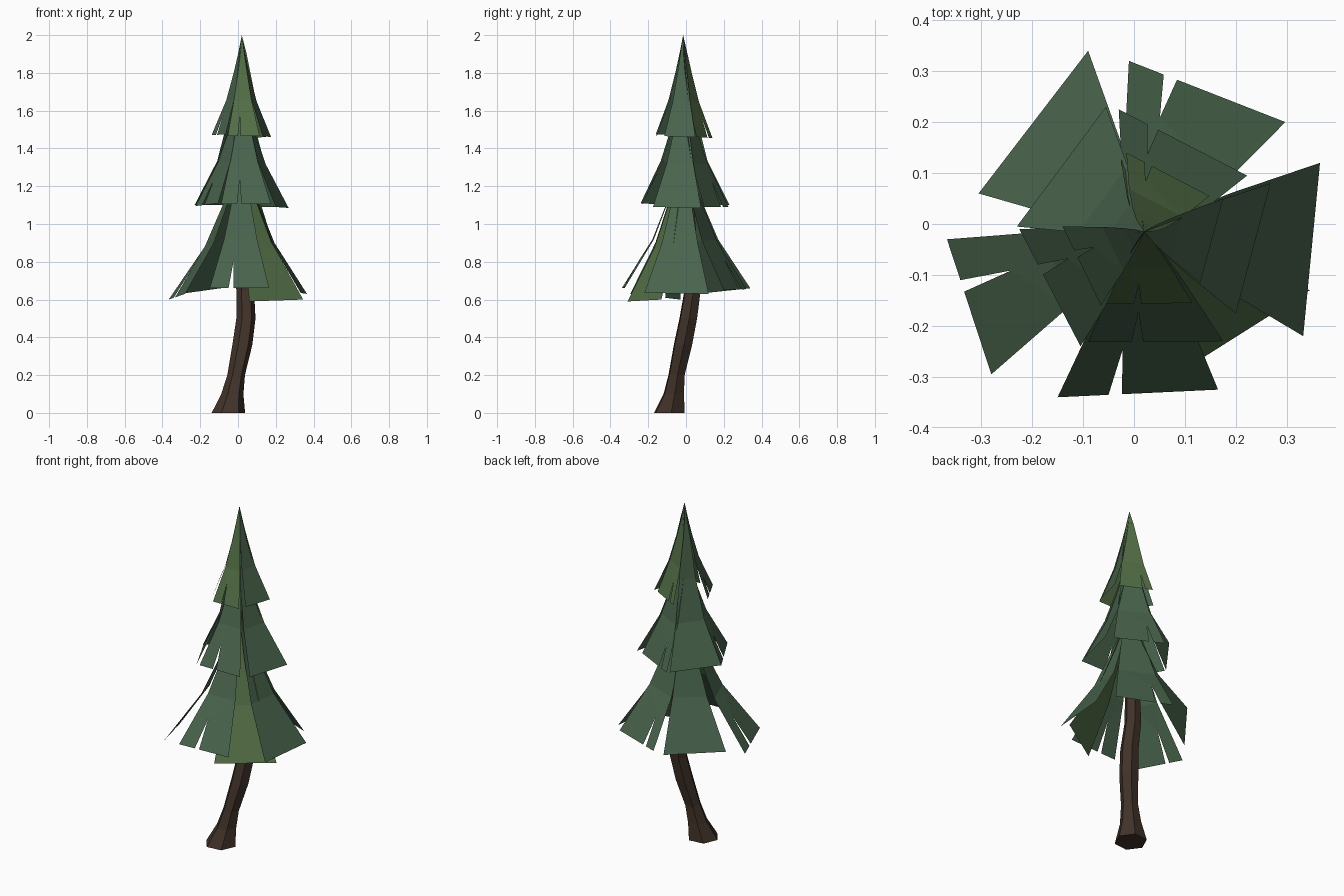
import bpy, math
from mathutils import Vector

if "Cube" in bpy.data.objects:
    bpy.data.objects.remove(bpy.data.objects["Cube"])


def material(name, rgb):
    m = bpy.data.materials.new(name)
    m.diffuse_color = (*rgb, 1)
    m.use_nodes = True
    m.node_tree.nodes["Principled BSDF"].inputs["Base Color"].default_value = m.diffuse_color
    return m


BARK = material("bark", (0.052, 0.032, 0.022))
NEEDLE = material("needle_green", (0.067, 0.128, 0.073))
LIGHT = material("light_green", (0.085, 0.155, 0.060))


def make(name, verts, faces, mat):
    me = bpy.data.meshes.new(name)
    me.from_pydata([tuple(v) for v in verts], [], faces)
    me.materials.append(mat)
    ob = bpy.data.objects.new(name, me)
    bpy.context.collection.objects.link(ob)
    return ob


# Trunk: crooked six-sided tube, flared at the foot (x, y, z, radius)
RINGS = [(-.051, -.088, 0, .089), (-.03, -.065, .1, .059), (-.01, -.05, .2, .047),
         (.023, -.016, .36, .053), (.042, .012, .5, .051), (.038, .035, .65, .047),
         (.025, .015, 1.05, .034), (.02, -.01, 1.35, .02)]
verts, faces = [], []
for x, y, z, r in RINGS:
    for k in range(6):
        a = math.tau * (k + .1) / 6
        verts.append((x + r * math.cos(a), y + r * math.sin(a), z))
for i in range(len(RINGS) - 1):
    for k in range(6):
        n = (k + 1) % 6
        faces.append((i * 6 + k, i * 6 + n, i * 6 + 6 + n, i * 6 + 6 + k))
faces += [tuple(range(5, -1, -1)), tuple(range(len(verts) - 6, len(verts)))]
make("trunk", verts, faces, BARK)

# Boughs: drooping sheets from an apex on the trunk to a straight tip edge
AXIS = Vector((.02, -.015, 0))
PROFILE = [(.10, .17), (.24, .36), (.5, .65), (1, 1)]   # outward, drop fractions
LONG = [(.10, .19), (.26, .48), (.5, .74), (1, 1)]      # bough spanning two tiers


def bough(name, apex, left, right, notch, mat, spread, profile):
    """left/right are tip corners (x, y, z), counter-clockwise from above."""
    top = AXIS + Vector((0, 0, apex))
    l, r = Vector(left), Vector(right)
    mid, half = (l + r) / 2, (r - l) / 2

    def at(u, s, drop):
        p = AXIS + (mid - AXIS) * s + half * (u * s ** spread)
        p.z = apex + (mid.z + half.z * u - apex) * drop
        return p

    v = [top]
    for s, d in profile:
        v += [at(-1, s, d), at(1, s, d)]
    f = [(0, 1, 2), (1, 3, 4, 2), (3, 5, 6, 4)]
    if notch is None:
        f.append((5, 7, 8, 6))
    else:
        v += [at(notch, .73, .80), at(notch - .085, 1, 1), at(notch + .085, 1, 1)]
        f += [(5, 7, 10, 9), (5, 9, 6), (6, 9, 11, 8)]
    make(name, v, f, mat)


TIERS = {
    "lower": (1.40, [
        ("front", (-.15, -.34, .66), (.165, -.325, .66), -.28, NEEDLE),
        ("front_right", (.06, -.31, .59), (.345, -.13, .60), None, LIGHT),
        ("right", (.332, -.22, .635), (.365, .12, .63), None, NEEDLE),
        ("back", (.297, .20, .65), (-.01, .32, .655), .47, NEEDLE),
        ("back_left", (-.09, .34, .66), (-.305, .06, .63), None, NEEDLE),
        ("left", (-.367, -.03, .60), (-.28, -.295, .63), -.31, NEEDLE)]),
    "middle": (1.75, [
        ("front", (-.09, -.232, 1.105), (.175, -.23, 1.105), -.27, NEEDLE),
        ("right", (.2, -.175, 1.09), (.268, .08, 1.085), None, NEEDLE),
        ("back", (.222, .095, 1.09), (-.03, .225, 1.09), .47, NEEDLE),
        ("left", (-.225, -.01, 1.095), (-.105, -.24, 1.11), -.31, NEEDLE)]),
    "top": (2.0, [
        ("front", (-.055, -.157, 1.465), (.115, -.155, 1.465), -.27, LIGHT),
        ("right", (.13, -.115, 1.465), (.175, .05, 1.46), None, NEEDLE),
        ("back", (.148, .055, 1.46), (-.015, .14, 1.455), .47, LIGHT),
        ("back_left_long", (-.055, .23, 1.10), (-.23, -.005, 1.10), None, NEEDLE),
        ("left", (-.14, -.005, 1.47), (-.065, -.16, 1.475), -.31, NEEDLE)]),
}
for tier, (apex, boughs) in TIERS.items():
    for side, left, right, notch, mat in boughs:
        spread = .62 if side == "back" else .85
        profile = LONG if side.endswith("long") else PROFILE
        bough(f"{tier}_bough_{side}", apex, left, right, notch, mat, spread, profile)
